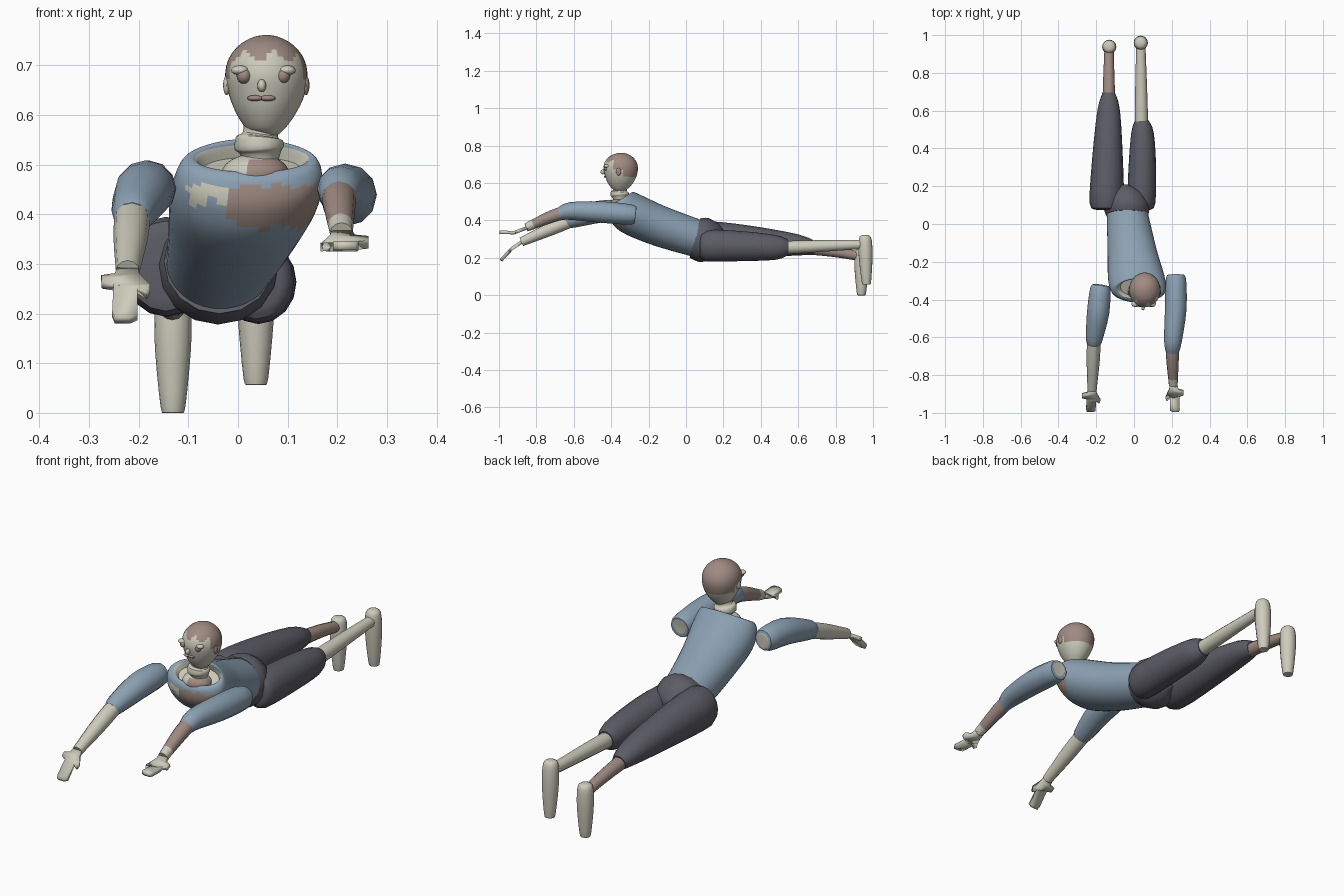
import bpy, bmesh, math
from mathutils import Vector

if "Cube" in bpy.data.objects:
    bpy.data.objects.remove(bpy.data.objects["Cube"])


def material(name, rgb):
    m = bpy.data.materials.new(name)
    m.use_nodes = True
    m.diffuse_color = (*rgb, 1)
    m.node_tree.nodes["Principled BSDF"].inputs["Base Color"].default_value = (*rgb, 1)
    return m


CREAM, BROWN, BLUE, DARK = range(4)
MATS = [material("cream", (.61, .60, .50)), material("brown", (.35, .26, .225)),
        material("dusty blue", (.265, .36, .456)), material("charcoal", (.107, .107, .133))]


def finish(name, bm, angle=40):
    bmesh.ops.recalc_face_normals(bm, faces=bm.faces[:])
    me = bpy.data.meshes.new(name)
    bm.to_mesh(me)
    bm.free()
    for m in MATS:
        me.materials.append(m)
    ob = bpy.data.objects.new(name, me)
    bpy.context.collection.objects.link(ob)
    bpy.ops.object.select_all(action='DESELECT')
    ob.select_set(True)
    bpy.context.view_layer.objects.active = ob
    bpy.ops.object.shade_smooth_by_angle(angle=math.radians(angle))
    return ob


def spline(a, b, c, d, t):
    return (b * 2 + (c - a) * t + (a * 2 - b * 5 + c * 4 - d) * t ** 2
            + (b * 3 - a - c * 3 + d) * t ** 3) / 2


def loft(name, rings, colour, seg=16, steps=3):
    """Skin elliptical rings (centre, half axis u, half axis v); colour is an index or rule(centre, ring)."""
    bm = bmesh.new()
    n, loops, keys = len(rings), [], []
    for i in range(n - 1):
        quad = [rings[min(max(i + j, 0), n - 1)] for j in (-1, 0, 1, 2)]
        for s in range(steps + (i == n - 2)):
            c, u, v = (spline(*[q[k] for q in quad], s / steps) for k in range(3))
            loops.append([bm.verts.new(c + u * math.cos(a) + v * math.sin(a))
                          for a in (math.tau * j / seg for j in range(seg))])
            keys.append(i + s / steps)
    faces = [(bm.faces.new(loops[0]), 0), (bm.faces.new(loops[-1]), n - 1)]
    for k in range(len(loops) - 1):
        for j in range(seg):
            m = (j + 1) % seg
            faces.append((bm.faces.new((loops[k][j], loops[k][m], loops[k + 1][m], loops[k + 1][j])), keys[k]))
    for f, key in faces:
        f.material_index = colour(f.calc_center_median(), key) if callable(colour) else colour
    return finish(name, bm)


def tube(name, pts, colour, **kw):
    """Limb through points (x, y, z, half width[, half height])."""
    rings = []
    for i, p in enumerate(pts):
        a, b = pts[max(i - 1, 0)], pts[min(i + 1, len(pts) - 1)]
        t = (Vector(b[:3]) - Vector(a[:3])).normalized()
        u = (Vector((1, 0, 0)) - t * t.x).normalized()
        rings.append((Vector(p[:3]), u * p[3], u.cross(t) * p[-1]))
    return loft(name, rings, colour, **kw)


def ball(name, loc, size, colour, seg=16):
    bm = bmesh.new()
    bmesh.ops.create_uvsphere(bm, u_segments=seg, v_segments=seg // 2, radius=1)
    for v in bm.verts:
        v.co = Vector([v.co[k] * size[k] + loc[k] for k in range(3)])
    for f in bm.faces:
        f.material_index = colour(f.calc_center_median(), 0) if callable(colour) else colour
    return finish(name, bm)


def trunk_ring(x, half, back, belly):
    a, b = Vector((x, *back)), Vector((x, *belly))
    return (a + b) / 2, Vector((half, 0, 0)), (a - b) / 2


# Tunic: hollow neckline, worn patches on the chest
def tunic_colour(c, key):
    if key >= 5:
        return CREAM
    jag = .008 * math.sin(c.x * 90)
    if c.y < -.3 and c.z < .458 + jag / 2:
        if c.x > -.015 and c.z > .375 + jag:
            return BROWN
        if -.1 < c.x <= -.015 and c.z > .425 + jag:
            return CREAM
    return BLUE


loft("tunic", [
    trunk_ring(-.037, .108, (.1, .395), (.04, .205)),
    trunk_ring(-.01, .13, (-.1, .47), (-.17, .265)),
    trunk_ring(.012, .15, (-.22, .525), (-.34, .335)),
    trunk_ring(.022, .148, (-.275, .55), (-.405, .4)),
    trunk_ring(.025, .135, (-.29, .55), (-.415, .46)),
    trunk_ring(.028, .115, (-.29, .54), (-.4, .485)),
    trunk_ring(.028, .1, (-.28, .515), (-.385, .465)),
], tunic_colour, seg=40, steps=5)

# Hips
loft("hips", [
    trunk_ring(-.037, .112, (.075, .41), (.02, .2)),
    trunk_ring(-.04, .122, (.12, .412), (.07, .178)),
    trunk_ring(-.045, .1, (.18, .375), (.13, .19)),
    trunk_ring(-.05, .03, (.21, .33), (.19, .23)),
], DARK)

# Upper chest and neck
ball("upper_chest", (.035, -.355, .482), (.068, .055, .04),
     lambda c, k: BROWN if c.x > .025 and c.z < .508 and c.y < -.34 else CREAM, seg=24)
tube("neck", [(.045, -.352, .5, .034), (.045, -.352, .525, .042), (.043, -.354, .535, .05),
              (.043, -.354, .553, .047), (.045, -.352, .56, .036), (.048, -.352, .59, .036)], CREAM)


# Head with a cap of hair
def head_colour(c, key):
    fringe = .718 + .012 * math.sin(c.x * 110)
    hair = c.z > fringe or (c.y > -.385 and c.z > .672) or (c.y > -.335 and c.z > .635)
    return BROWN if hair else CREAM


tube("head", [(.05, -.365, .558, .018), (.052, -.362, .568, .034, .04), (.054, -.357, .6, .058, .067),
              (.057, -.351, .64, .076, .085), (.057, -.349, .68, .083, .092), (.057, -.348, .715, .075, .083),
              (.057, -.347, .742, .053, .059), (.057, -.347, .757, .026, .028), (.057, -.347, .761, .006)],
     head_colour, seg=40, steps=4)

# Face details
for side, x in (("right", .012), ("left", .09)):
    out = -1 if side == "right" else 1
    ball(side + "_eye", (x, -.424, .679), (.015, .016, .016), BROWN)
    ball(side + "_eyelid", (x + out * .008, -.423, .69), (.018, .016, .01), CREAM)
    ball(side + "_ear", (.057 + out * .08, -.36, .66), (.007, .014, .02), CREAM if out < 0 else BROWN)
    ball(side + "_moustache", (.047 + out * .013, -.431, .634), (.016, .009, .006), BROWN)
ball("nose", (.048, -.443, .659), (.009, .014, .013), CREAM)


# Sleeves, each with a bare patch at the shoulder end
def sleeve_colour(c, key):
    return CREAM if key < .3 and c.z > .42 else BLUE


tube("left_sleeve", [(.222, -.27, .428, .03), (.222, -.287, .43, .053), (.221, -.45, .444, .057),
                     (.206, -.62, .45, .047), (.203, -.68, .433, .034)], sleeve_colour, seg=12)
tube("right_sleeve", [(-.175, -.322, .452, .03), (-.178, -.34, .453, .053), (-.19, -.47, .445, .059),
                      (-.21, -.605, .405, .045), (-.213, -.64, .392, .034)], sleeve_colour, seg=12)

# Forearms
tube("left_forearm", [(.203, -.64, .444, .035), (.204, -.72, .42, .033), (.208, -.855, .362, .023)],
     lambda c, k: CREAM if c.y < -.825 else BROWN, seg=12)
tube("right_forearm", [(-.212, -.6, .405, .036), (-.216, -.72, .355, .035), (-.222, -.88, .285, .024)],
     CREAM, seg=12)


# Hands: flat outline (across, along) bent at the knuckles
OUTLINE = [(-.02, 0), (-.024, .2), (-.048, .5), (-.042, .62), (-.023, .53), (-.025, .95), (-.01, 1),
           (.02, 1), (.026, .9), (.026, .45), (.05, .4), (.052, .25), (.025, .2), (.02, 0)]


def hand(name, side, wrist, knuckle, tip):
    w, k, t = Vector(wrist), Vector(knuckle), Vector(tip)
    bm = bmesh.new()
    bm.faces.new([bm.verts.new((s, a, 0)) for s, a in OUTLINE])
    bmesh.ops.bisect_plane(bm, geom=bm.verts[:] + bm.edges[:] + bm.faces[:],
                           plane_co=(0, .5, 0), plane_no=(0, 1, 0))
    bmesh.ops.triangulate(bm, faces=bm.faces[:])
    for v in bm.verts:
        s, a = v.co.x, v.co.y * 2
        v.co = (w.lerp(k, a) if a < 1 else k.lerp(t, a - 1)) + Vector((s * side, 0, 0))
    ob = finish(name, bm, 20)
    mod = ob.modifiers.new("thickness", 'SOLIDIFY')
    mod.thickness, mod.offset = .018, 0


hand("left_hand", 1, (.208, -.845, .362), (.214, -.92, .334), (.217, -.996, .337))
hand("right_hand", -1, (-.222, -.87, .29), (-.225, -.93, .25), (-.228, -.99, .186))

# Trouser legs
tube("left_trouser_leg", [(.04, .075, .265, .045, .055), (.04, .11, .265, .073, .084),
                          (.044, .3, .262, .073, .08), (.045, .48, .255, .06, .066),
                          (.04, .545, .255, .038, .042)], DARK)
tube("right_trouser_leg", [(-.145, .075, .295, .055, .065), (-.145, .11, .295, .09, .1),
                           (-.14, .35, .285, .081, .085), (-.134, .6, .268, .06, .056),
                           (-.133, .69, .25, .035, .035)], DARK)

# Shins
tube("left_shin", [(.04, .5, .253, .036), (.038, .7, .262, .032), (.036, .96, .272, .024)], CREAM, seg=12)
tube("right_shin", [(-.133, .65, .252, .034), (-.133, .8, .232, .029), (-.132, .94, .205, .024)], BROWN, seg=12)


# Feet hanging down
def foot(name, x, y, top, bottom, lean):
    pts = [(0, .012), (.04, .03), (.2, .037), (.5, .036), (.95, .025), (1, .018)]
    tube(name, [(x, y + lean * f, top + (bottom - top) * f, r) for f, r in pts], CREAM)


foot("left_foot", .036, .957, .322, .057, .008)
foot("right_foot", -.131, .938, .25, 0, 0)
